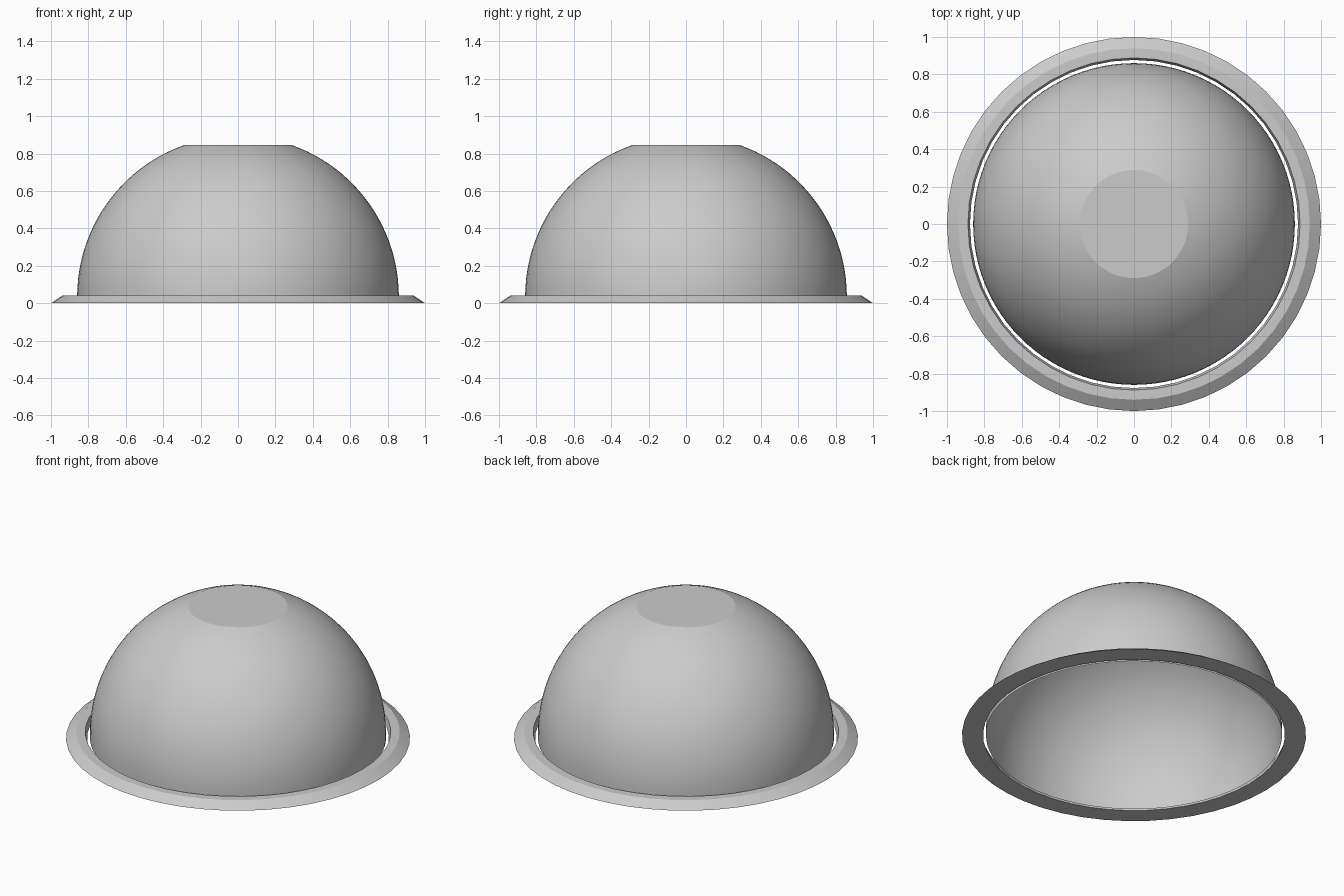
import bpy, math

if "Cube" in bpy.data.objects:
    bpy.data.objects.remove(bpy.data.objects["Cube"])

grey = bpy.data.materials.new("light_grey")
grey.use_nodes = True
colour = (0.6, 0.6, 0.6, 1)
grey.diffuse_color = colour
grey.node_tree.nodes["Principled BSDF"].inputs["Base Color"].default_value = colour


def lathe(name, profile, sides, closed=False, cap=False, angle=30):
    """Spin a radius/height profile around the vertical axis."""
    verts, faces = [], []
    for r, z in profile:
        for i in range(sides):
            a = math.tau * i / sides
            verts.append((r * math.cos(a), r * math.sin(a), z))
    rows = len(profile)
    for j in range(rows if closed else rows - 1):
        a, b = j * sides, (j + 1) % rows * sides
        for i in range(sides):
            k = (i + 1) % sides
            faces.append((a + i, a + k, b + k, b + i))
    if cap:
        faces.append([(rows - 1) * sides + i for i in range(sides)])
    mesh = bpy.data.meshes.new(name)
    mesh.from_pydata(verts, [], faces)
    mesh.materials.append(grey)
    obj = bpy.data.objects.new(name, mesh)
    bpy.context.collection.objects.link(obj)
    bpy.ops.object.select_all(action="DESELECT")
    obj.select_set(True)
    bpy.context.view_layer.objects.active = obj
    bpy.ops.object.shade_smooth_by_angle(angle=math.radians(angle))
    return obj


# Open hollow dome with a flat top
radius, centre, top = 0.86, 0.035, 0.845
end = math.asin((top - centre) / radius)
arc = [(radius * math.cos(end * i / 24), centre + radius * math.sin(end * i / 24))
       for i in range(25)]
lathe("dome", [(radius, 0)] + arc, 96, cap=True, angle=15)

# Bevelled base ring, slightly clear of the dome
lathe("base_ring", [(0.877, 0), (1, 0), (0.94, 0.04), (0.888, 0.04)],
      48, closed=True, angle=5)
